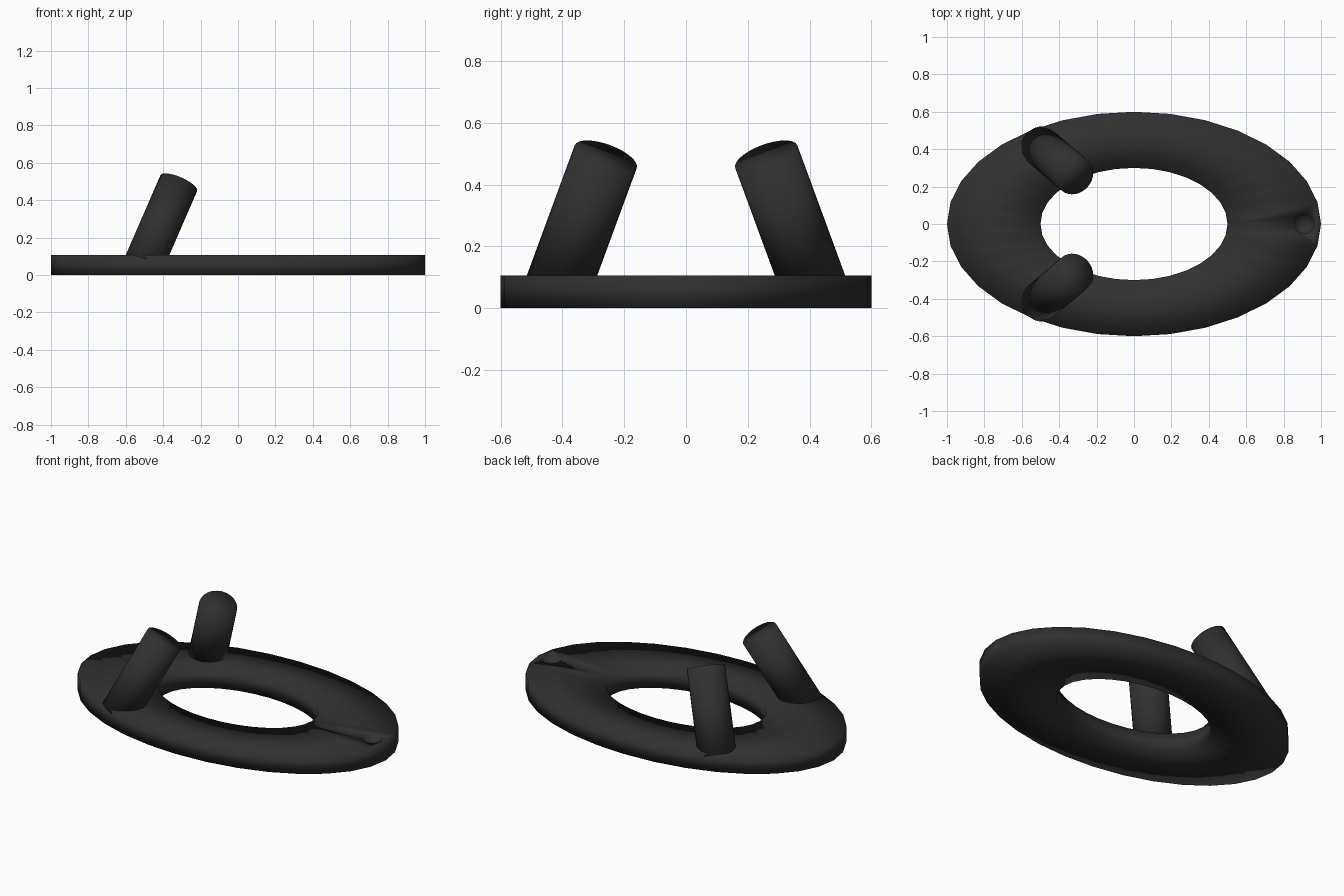
import bpy, bmesh, math
from mathutils import Vector

if "Cube" in bpy.data.objects:
    bpy.data.objects.remove(bpy.data.objects["Cube"])

HEIGHT = 0.106
SIDES = 32

black = bpy.data.materials.new("black")
black.diffuse_color = (0.03, 0.03, 0.03, 1)
black.use_nodes = True
black.node_tree.nodes["Principled BSDF"].inputs["Base Color"].default_value = black.diffuse_color


def add_object(name, bm, smooth=True):
    bmesh.ops.recalc_face_normals(bm, faces=bm.faces[:])
    for f in bm.faces:
        f.smooth = smooth
    mesh = bpy.data.meshes.new(name)
    bm.to_mesh(mesh)
    bm.free()
    mesh.materials.append(black)
    ob = bpy.data.objects.new(name, mesh)
    bpy.context.collection.objects.link(ob)
    return ob


def add_rod(name, start, end, radius):
    start, end = Vector(start), Vector(end)
    axis = end - start
    bm = bmesh.new()
    bmesh.ops.create_cone(bm, cap_ends=True, segments=SIDES, radius1=radius,
                          radius2=radius, depth=axis.length)
    bmesh.ops.rotate(bm, verts=bm.verts[:],
                     matrix=axis.to_track_quat('Z', 'Y').to_matrix())
    bmesh.ops.translate(bm, verts=bm.verts[:], vec=(start + end) / 2)
    return add_object(name, bm)


# oval ring: a square section swept round an ellipse, smooth across its edges
bm = bmesh.new()
section = [(1.0, 0), (1.0, HEIGHT), (0.5, HEIGHT), (0.5, 0)]
loops = []
for i in range(SIDES):
    a = 2 * math.pi * i / SIDES
    loops.append([bm.verts.new((s * math.cos(a), 0.6 * s * math.sin(a), z))
                  for s, z in section])
for i in range(SIDES):
    p, q = loops[i], loops[(i + 1) % SIDES]
    for j in range(4):
        k = (j + 1) % 4
        bm.faces.new((p[j], q[j], q[k], p[k]))
ring = add_object("oval_ring", bm)

# shallow round dimple near one end of the ring
cutter = add_rod("dimple_cutter", (0.91, 0, HEIGHT - 0.02), (0.91, 0, 0.2), 0.052)
cutter.hide_render = True
cutter.hide_viewport = True
cut = ring.modifiers.new("dimple", 'BOOLEAN')
cut.operation = 'DIFFERENCE'
cut.solver = 'EXACT'
cut.object = cutter

# two pegs leaning in over the opening
for side, label in ((-1, "front"), (1, "back")):
    add_rod(label + "_peg", (-0.506, side * 0.42, 0.055),
            (-0.317, side * 0.26, 0.49), 0.107)
